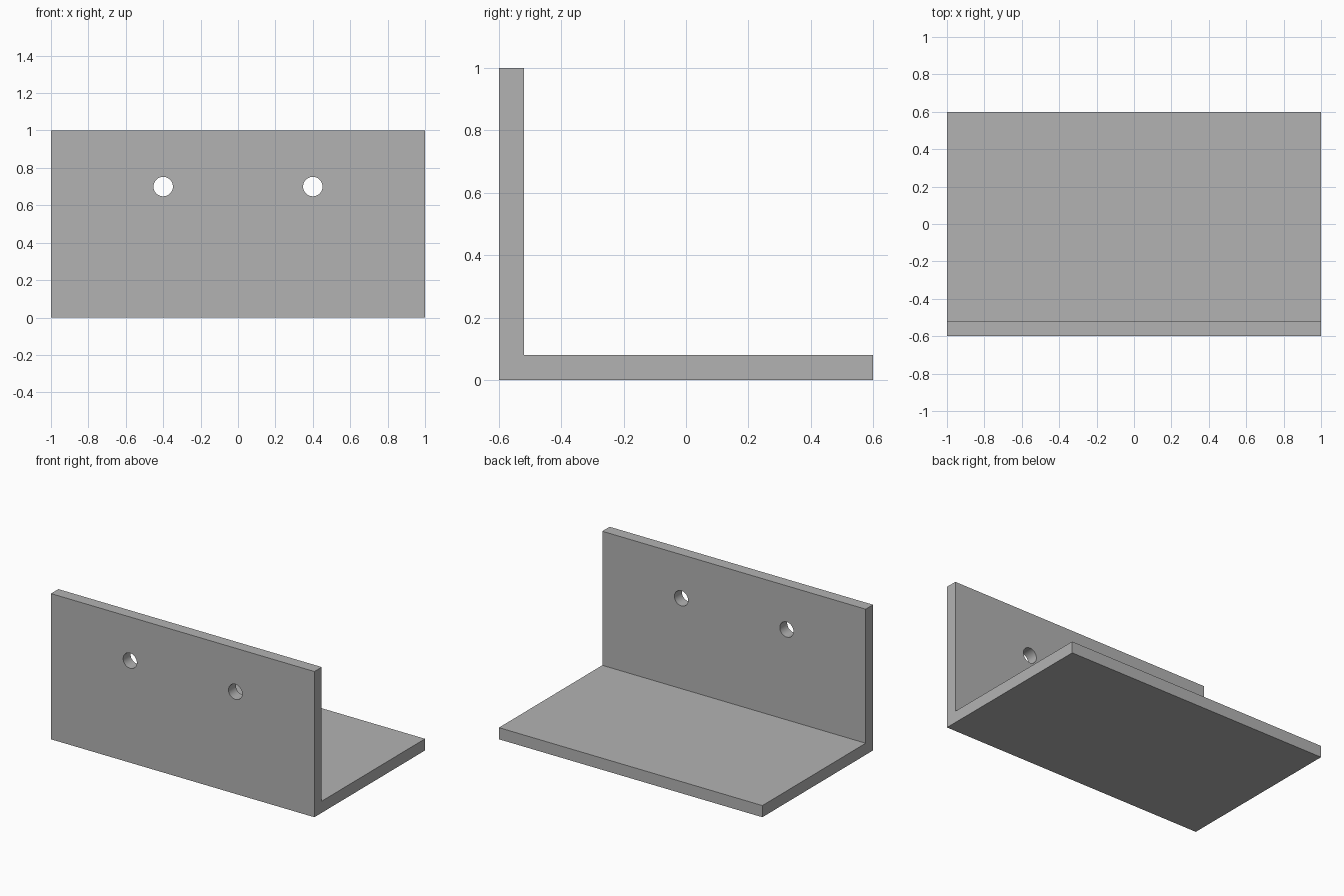
import bpy
import bmesh
from math import pi, radians

WIDTH, DEPTH, HEIGHT, THICK = 2.0, 1.2, 1.0, 0.08
HOLE_X, HOLE_Z, HOLE_RADIUS = 0.4, 0.7, 0.052

default_cube = bpy.data.objects.get("Cube")
if default_cube:
    bpy.data.objects.remove(default_cube, do_unlink=True)

# Plain grey material
grey = bpy.data.materials.new("plain_grey")
grey.use_nodes = True
colour = (0.45, 0.45, 0.45, 1.0)
grey.diffuse_color = colour
grey.node_tree.nodes["Principled BSDF"].inputs["Base Color"].default_value = colour

# L-shaped profile extruded along the width
front, back = -DEPTH / 2, DEPTH / 2
profile = [(front, 0), (back, 0), (back, THICK), (front + THICK, THICK),
           (front + THICK, HEIGHT), (front, HEIGHT)]
bm = bmesh.new()
face = bm.faces.new([bm.verts.new((-WIDTH / 2, y, z)) for y, z in profile])
extruded = bmesh.ops.extrude_face_region(bm, geom=[face])["geom"]
bmesh.ops.translate(bm, vec=(WIDTH, 0, 0),
                    verts=[v for v in extruded if isinstance(v, bmesh.types.BMVert)])
bmesh.ops.recalc_face_normals(bm, faces=bm.faces)
mesh = bpy.data.meshes.new("angle_bracket")
bm.to_mesh(mesh)
bm.free()
mesh.materials.append(grey)
bracket = bpy.data.objects.new("angle_bracket", mesh)
bpy.context.collection.objects.link(bracket)

# Two screw holes through the upright plate
for side in (-1, 1):
    bpy.ops.mesh.primitive_cylinder_add(
        vertices=48, radius=HOLE_RADIUS, depth=THICK * 3,
        location=(side * HOLE_X, front + THICK / 2, HOLE_Z), rotation=(pi / 2, 0, 0))
    cutter = bpy.context.object
    cutter.name = "hole_cutter"
    cutter.hide_render = True
    cutter.data.materials.append(grey)
    cut = bracket.modifiers.new("screw_hole", "BOOLEAN")
    cut.operation = "DIFFERENCE"
    cut.solver = "EXACT"
    cut.object = cutter
    bpy.ops.object.select_all(action="DESELECT")
    bracket.select_set(True)
    bpy.context.view_layer.objects.active = bracket
    bpy.ops.object.modifier_apply(modifier=cut.name)
    bpy.data.objects.remove(cutter, do_unlink=True)

# Round hole walls, crisp plate edges
bpy.ops.object.shade_smooth_by_angle(angle=radians(30))
